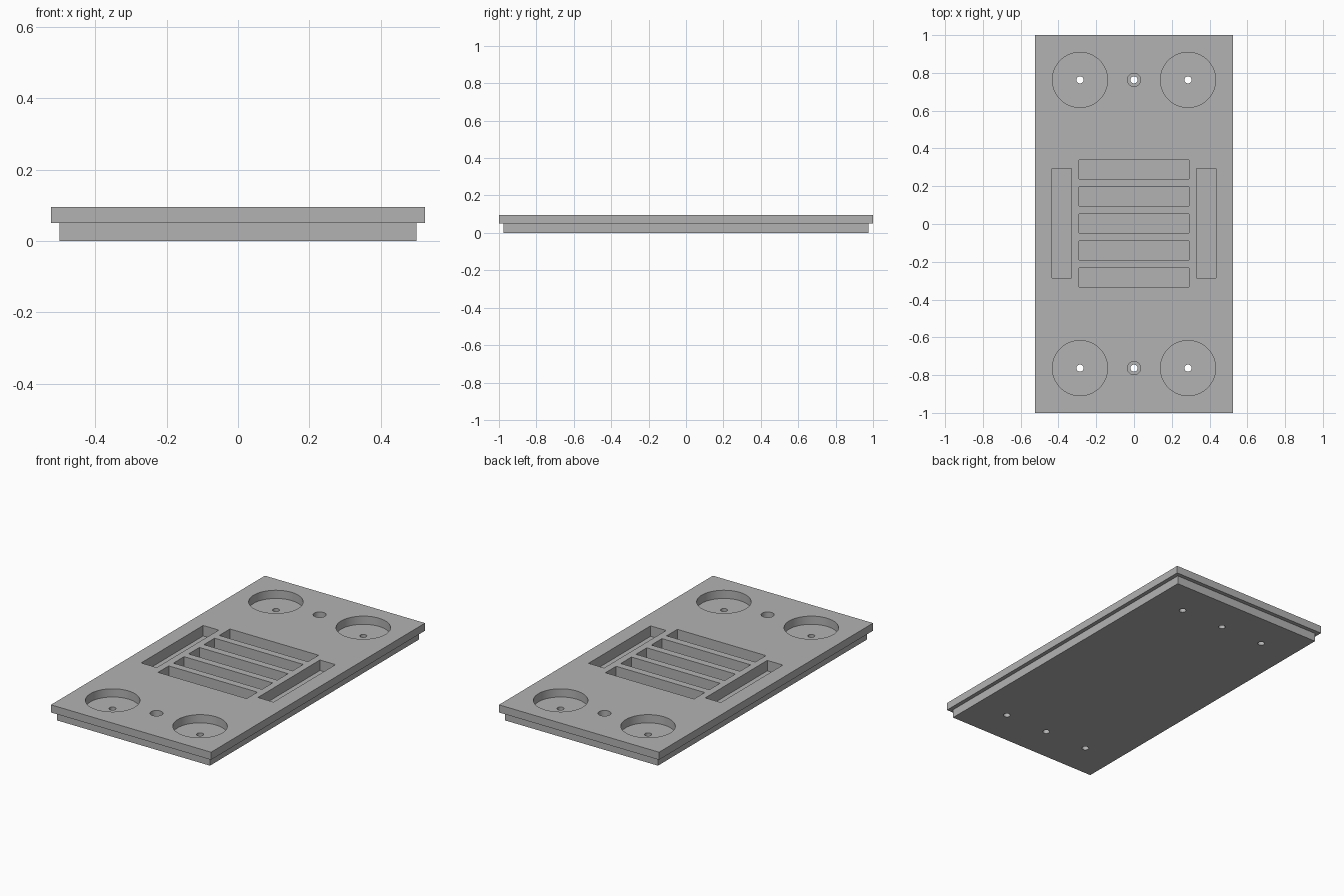
import bpy

default = bpy.data.objects.get("Cube")
if default:
    bpy.data.objects.remove(default, do_unlink=True)

BASE_TOP, TOP = 0.05, 0.0952

grey = bpy.data.materials.new("plain_grey")
grey.use_nodes = True
grey.diffuse_color = (0.45, 0.45, 0.45, 1)
grey.node_tree.nodes["Principled BSDF"].inputs["Base Color"].default_value = grey.diffuse_color


def box(name, x, y, sx, sy, z0, z1):
    bpy.ops.mesh.primitive_cube_add(size=1, location=(x, y, (z0 + z1) / 2))
    ob = bpy.context.object
    ob.name = name
    ob.scale = (sx, sy, z1 - z0)
    bpy.ops.object.transform_apply(location=True, rotation=False, scale=True)
    ob.data.materials.append(grey)
    return ob


def cylinder(name, x, y, r, z0, z1, sides):
    bpy.ops.mesh.primitive_cylinder_add(vertices=sides, radius=r, depth=z1 - z0,
                                        location=(x, y, (z0 + z1) / 2))
    ob = bpy.context.object
    ob.name = name
    ob.data.materials.append(grey)
    return ob


def combine(target, tool, operation):
    mod = target.modifiers.new(operation.lower(), "BOOLEAN")
    mod.operation = operation
    mod.solver = "EXACT"
    mod.object = tool
    bpy.context.view_layer.objects.active = target
    bpy.ops.object.modifier_apply(modifier=mod.name)
    bpy.data.objects.remove(tool, do_unlink=True)


# Stepped plate: wide upper slab on a slightly smaller base
plate = box("stepped_plate", 0, 0, 1.048, 2.0, BASE_TOP, TOP)
combine(plate, box("base", 0, 0, 1.0, 1.952, 0, BASE_TOP), "UNION")

cut_top = TOP + 0.05

# Round pockets with drilled centres, and counterbored screw holes between them
for y in (-0.763, 0.763):
    for x, radius, floor, sides in ((-0.286, 0.146, 0.0465, 96),
                                    (0.286, 0.146, 0.0465, 96),
                                    (0, 0.035, 0.048, 48)):
        combine(plate, cylinder("pocket", x, y, radius, floor, cut_top, sides), "DIFFERENCE")
        combine(plate, cylinder("hole", x, y, 0.019, -0.05, cut_top, 32), "DIFFERENCE")

# Row of five cross slots
SLOT_FLOOR = 0.033
for i in range(-2, 3):
    combine(plate, box("cross_slot", 0, i * 0.143 + 0.003, 0.58, 0.1, SLOT_FLOOR, cut_top), "DIFFERENCE")

# Long slot on each side
for x in (-0.382, 0.382):
    combine(plate, box("side_slot", x, 0.003, 0.102, 0.58, SLOT_FLOOR, cut_top), "DIFFERENCE")

# Smooth bores, crisp edges
bpy.ops.object.select_all(action="DESELECT")
plate.select_set(True)
bpy.context.view_layer.objects.active = plate
bpy.ops.object.shade_smooth_by_angle(angle=0.52)
